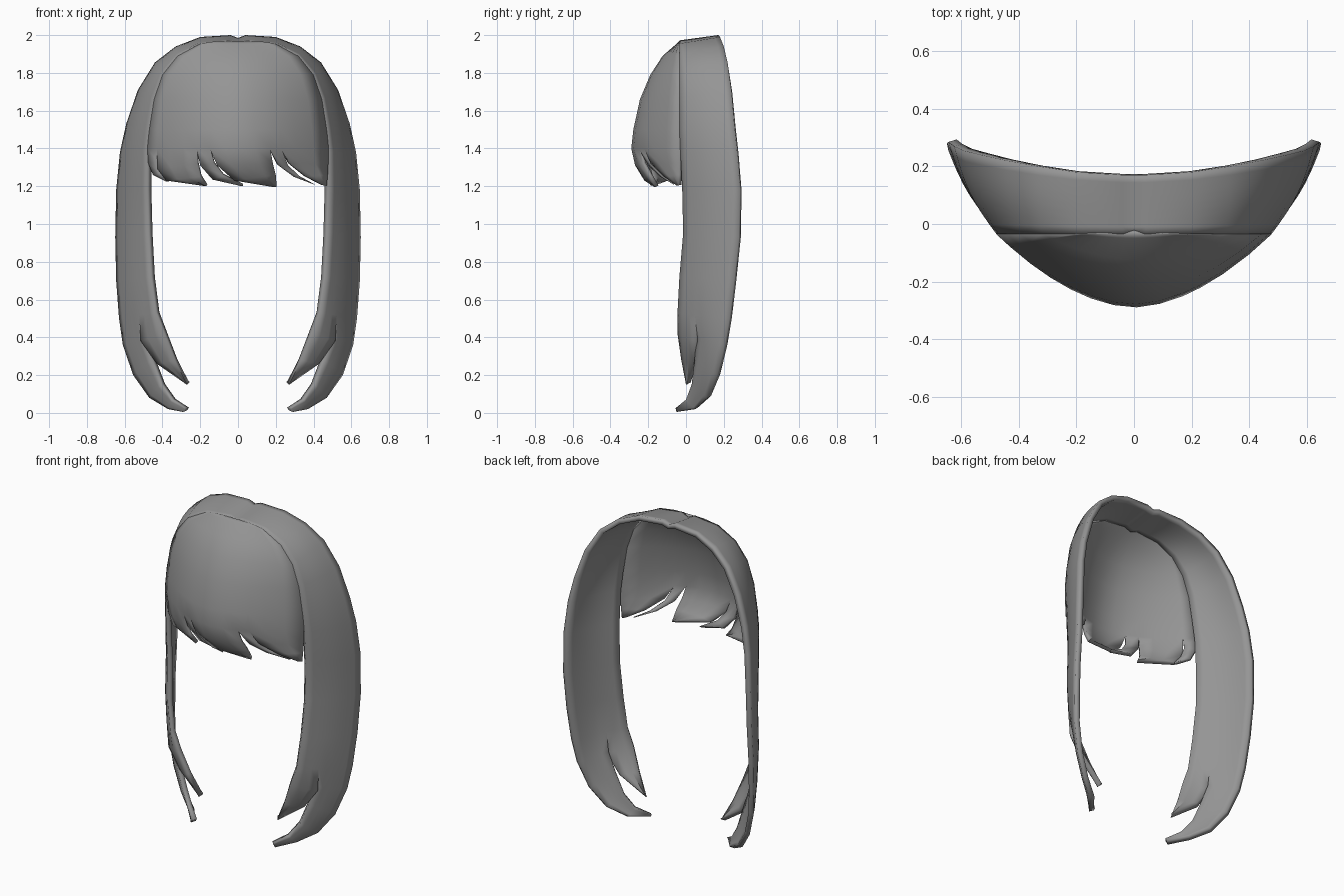
import bpy
import bmesh
import math
from mathutils import Vector

cube = bpy.data.objects.get("Cube")
if cube:
    bpy.data.objects.remove(cube)

hair_grey = bpy.data.materials.new("hair_grey")
hair_grey.use_nodes = True
hair_colour = (.3, .3, .3, 1)
hair_grey.diffuse_color = hair_colour
hair_grey.node_tree.nodes["Principled BSDF"].inputs["Base Color"].default_value = hair_colour


def make_sheet(name, grids, thickness, mirrored=False):
    """Join grids of points into one sheet and give it thickness inwards."""
    bm = bmesh.new()
    for grid in grids:
        rows = [[bm.verts.new(point) for point in row] for row in grid]
        for upper, lower in zip(rows, rows[1:]):
            for j in range(len(upper) - 1):
                bm.faces.new((upper[j], lower[j], lower[j + 1], upper[j + 1]))
    bmesh.ops.remove_doubles(bm, verts=bm.verts, dist=.0005)
    mesh = bpy.data.meshes.new(name)
    bm.to_mesh(mesh)
    bm.free()
    mesh.materials.append(hair_grey)
    obj = bpy.data.objects.new(name, mesh)
    bpy.context.collection.objects.link(obj)
    if mirrored:
        obj.modifiers.new("mirror", "MIRROR")
    solid = obj.modifiers.new("thickness", "SOLIDIFY")
    solid.thickness = thickness
    solid.offset = -1
    bpy.ops.object.select_all(action="DESELECT")
    obj.select_set(True)
    bpy.context.view_layer.objects.active = obj
    bpy.ops.object.shade_smooth_by_angle(angle=math.radians(50))


def loft(front, back, columns, bulge, flat_rows=0):
    """Rows of points between two edges, bowed outwards in the middle."""
    front = [Vector(p) for p in front]
    back = [Vector(p) for p in back]
    middle = [(a + b) / 2 for a, b in zip(front, back)]
    grid = []
    for i, (a, b) in enumerate(zip(front, back)):
        along = middle[min(i + 1, len(middle) - 1)] - middle[max(i - 1, 0)]
        out = along.cross(b - a).normalized()
        size = bulge * (b - a).length if i >= flat_rows else 0
        grid.append([a.lerp(b, j / columns) + out * size * math.sin(math.pi * j / columns)
                     for j in range(columns + 1)])
    return grid


# Side hair: one sheet from the parting down, split into two locks at the end
front_edge = [(0, -.035, 1.955), (.04, -.035, 1.972), (.2, -.035, 1.955), (.32, -.035, 1.89),
              (.4, -.035, 1.79), (.445, -.035, 1.66), (.47, -.035, 1.5), (.482, -.03, 1.38),
              (.482, -.02, 1.18), (.475, -.015, .95), (.462, -.035, .72), (.435, -.045, .53)]
back_edge = [(0, .17, 1.985), (.04, .17, 2), (.2, .18, 1.99), (.33, .2, 1.94),
             (.44, .22, 1.855), (.53, .24, 1.71), (.592, .255, 1.53), (.625, .27, 1.38),
             (.645, .285, 1.18), (.65, .28, .93), (.645, .255, .7), (.63, .23, .5)]
side = loft(front_edge, back_edge, 8, .06, flat_rows=3)
split = 3
last = side[-1]

front_lock = loft([last[0], (.39, -.045, .42), (.335, -.025, .28), (.27, 0, .15)],
                  [last[split], (.515, .05, .38), (.43, .04, .26), (.272, .005, .15)],
                  split, .05)
front_lock[0] = last[:split + 1]
back_lock = loft([last[split], (.5, .055, .4), (.455, .045, .28), (.405, .03, .15),
                  (.35, 0, .07), (.28, -.055, .025)],
                 [last[-1], (.61, .205, .36), (.555, .165, .2), (.47, .115, .08),
                  (.37, .05, .02), (.29, -.05, .005)],
                 8 - split, .05)
back_lock[0] = last[split:]
make_sheet("side_hair", [side, front_lock, back_lock], .03, mirrored=True)

# Fringe: a domed surface given by height, half width and depth
dome = [(1.97, .1, 0), (1.955, .2, .015), (1.89, .32, .09), (1.79, .4, .155), (1.66, .445, .21),
        (1.5, .47, .245), (1.4, .48, .256), (1.3, .48, .236), (1.19, .478, .16)]


def on_dome(x, z, inset=0):
    z = max(min(z, dome[0][0]), dome[-1][0])
    for (z1, w1, d1), (z2, w2, d2) in zip(dome, dome[1:]):
        if z >= z2:
            t = (z1 - z) / (z1 - z2)
            width, depth = w1 + (w2 - w1) * t, d1 + (d2 - d1) * t
            break
    side_ratio = min(abs(x) / width, 1)
    return Vector((x, -.034 - depth * (1 - side_ratio ** 1.8) + inset, z))


columns = [-.48, -.43, -.36, -.29, -.22, -.15, -.07, .01, .09, .17, .23, .31, .4, .48]
cap = [[on_dome(x / .48 * width, z) for x in columns] for z, width, depth in dome[:7]]

# Fringe locks: first and last column, left and right edge below the cap, inset
locks = [
    (0, 1, [(-.475, 1.32), (-.45, 1.26), (-.38, 1.225)],
     [(-.425, 1.33), (-.405, 1.27), (-.37, 1.225)], .015),
    (1, 4, [(-.425, 1.29), (-.38, 1.23), (-.17, 1.2)],
     [(-.217, 1.32), (-.2, 1.25), (-.168, 1.2)], 0),
    (4, 5, [(-.2, 1.31), (-.135, 1.235), (.02, 1.2)],
     [(-.13, 1.32), (-.08, 1.255), (.025, 1.2)], .015),
    (5, 9, [(-.11, 1.31), (-.02, 1.23), (.19, 1.195)],
     [(.185, 1.32), (.2, 1.26), (.205, 1.195)], 0),
    (9, 10, [(.215, 1.31), (.295, 1.25), (.4, 1.21)],
     [(.265, 1.31), (.33, 1.25), (.405, 1.21)], .015),
    (10, 13, [(.275, 1.32), (.36, 1.25), (.45, 1.205)],
     [(.478, 1.32), (.475, 1.26), (.47, 1.205)], 0),
]
grids = [cap]
for first, end, left, right, inset in locks:
    count = end - first
    grid = [cap[-1][first:end + 1]]
    for (x1, z1), (x2, z2) in zip(left, right):
        grid.append([on_dome(x1 + (x2 - x1) * j / count, z1 + (z2 - z1) * j / count, inset)
                     for j in range(count + 1)])
    grids.append(grid)
make_sheet("fringe", grids, .02)
